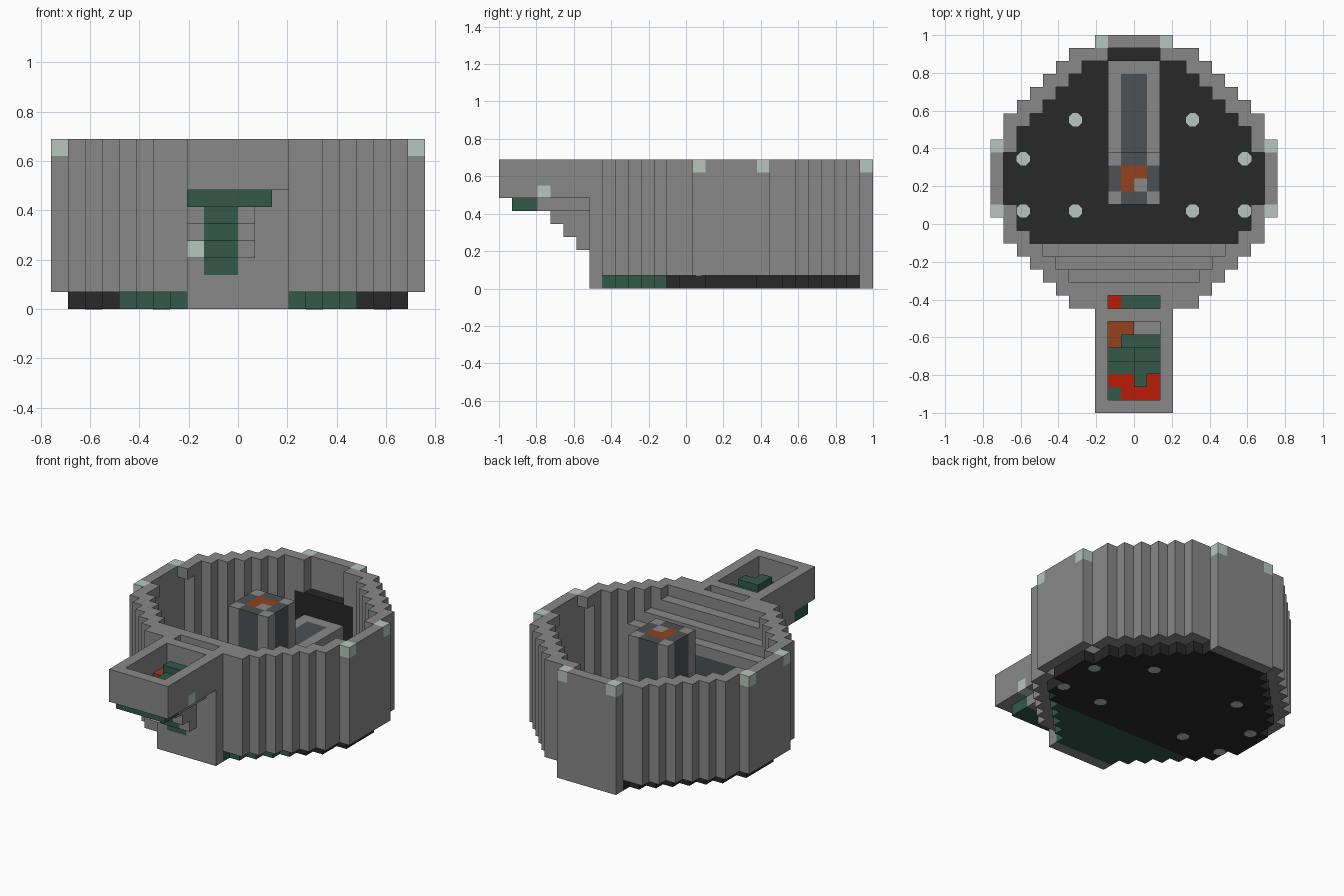
import bpy, bmesh
from math import pi
from mathutils import Matrix

if "Cube" in bpy.data.objects:
    bpy.data.objects.remove(bpy.data.objects["Cube"])

U = 2 / 29  # one block
COLOURS = {
    "stone_grey": (0.25, 0.25, 0.25),
    "charcoal": (0.021, 0.021, 0.021),
    "deep_green": (0.033, 0.1, 0.068),
    "pale_green": (0.47, 0.57, 0.52),
    "slate": (0.075, 0.083, 0.087),
    "rust_orange": (0.29, 0.055, 0.012),
    "red": (0.48, 0.012, 0.002),
}
MATS = []
for name, rgb in COLOURS.items():
    m = bpy.data.materials.new(name)
    m.use_nodes = True
    m.diffuse_color = (*rgb, 1)
    bsdf = m.node_tree.nodes["Principled BSDF"]
    bsdf.inputs["Base Color"].default_value = (*rgb, 1)
    bsdf.inputs["Roughness"].default_value = 0.9
    MATS.append(m)
GREY, DARK, GREEN, PALE, SLATE, RUST, RED = range(len(MATS))

cells = {}  # block position -> (part, colour)
tops = {}   # block position -> colour of its top face


def span(i0, i1, j0, j1, k0, k1):
    return [(i, j, k) for i in range(i0, i1) for j in range(j0, j1) for k in range(k0, k1)]


def fill(part, colour, *box):
    for c in span(*box):
        cells[c] = (part, colour)


def carve(*box):
    for c in span(*box):
        cells.pop(c, None)


def paint(colour, i0, i1, j, k):
    for i in range(i0, i1):
        tops[(i, j, k)] = colour


# Half widths of the round body, row by row from front to back
outer = [3, 5, 6, 7, 8, 9, 10, 10] + [11] * 6 + [10, 10, 9, 8, 7, 6, 5, 3]
inner = [8, 9, 9] + [10] * 4 + [9, 9, 8, 7, 6, 5, 4]

# Body wall, with feet reaching the ground at the front and back
for j, w in enumerate(outer, 7):
    fill("body_wall", GREY, -w, w, j, j + 1, 0 if w == 3 else 1, 10)

# Front underside plate
for j in range(8, 13):
    fill("front_base", GREEN, 5 - j, j - 5, j, j + 1, 0, 1)

# Deep hollow interior over a thin floor
for j, w in enumerate(inner, 13):
    carve(-w, w, j, j + 1, 1, 10)
    fill("floor", DARK, -w, w, j, j + 1, 0, 1)

# Dark ledge at the back, notched into the rim
fill("back_ledge", DARK, -3, 3, 27, 28, 0, 7)
carve(-2, 2, 27, 28, 7, 10)

# Recesses under the four side rim blocks
for j in (15, 20):
    for i in (-10, 9):
        carve(i, i + 1, j, j + 1, 1, 9)

# Interior stairs with a slate panel below them
for n, j in enumerate((12, 11, 10)):
    carve(5 - j, j - 5, j, j + 1, 7 + n, 10)
fill("stair_panel", SLATE, -4, 4, 12, 13, 3, 6)

# Raised channel between tower and ledge
fill("channel", GREY, -2, 2, 20, 27, 1, 5)
for j in range(20, 26):
    paint(SLATE, -1, 1, j, 4)

# Central tower with grey corners
fill("tower", SLATE, -2, 2, 16, 20, 1, 10)
for i in (-2, 1):
    for j in (16, 19):
        fill("tower", GREY, i, i + 1, j, j + 1, 1, 10)
for j in (17, 18):
    paint(RUST, -1, 1, j, 9)
paint(GREY, 0, 1, 17, 9)

# Pale rim blocks
for i in (-11, 10):
    for j in (15, 20):
        fill("rim_blocks", PALE, i, i + 1, j, j + 1, 9, 10)
for i in (-3, 2):
    fill("rim_blocks", PALE, i, i + 1, 28, 29, 9, 10)

# Spout trough and its floor
fill("spout", GREY, -3, 3, 0, 7, 7, 10)
carve(-2, 2, 1, 7, 7, 10)
fill("spout_floor", GREY, -3, 2, 1, 7, 6, 7)
fill("spout_floor", GREEN, -3, 2, 1, 3, 6, 7)
fill("spout", PALE, 2, 3, 3, 4, 7, 8)

# Uneven coloured blocks in the trough: colour, left, right, row, top level
pieces = [(RED, -2, 2, 1, 8), (GREEN, -2, -1, 1, 8), (RED, -2, 2, 2, 8), (GREEN, 0, 1, 2, 9),
          (GREEN, -2, 0, 3, 8), (GREEN, 0, 2, 3, 9), (GREEN, -2, 0, 4, 7), (GREEN, 0, 2, 4, 8),
          (GREEN, -1, 2, 5, 9), (RUST, -2, -1, 5, 8), (RUST, -2, 0, 6, 8)]
for colour, i0, i1, j, top in pieces:
    fill("trough_blocks", colour, i0, i1, j, j + 1, 7, top)
    paint(colour, i0, i1, j, top - 1)

# Slot between spout and body
carve(-2, 2, 8, 9, 7, 10)
paint(GREEN, -1, 2, 8, 6)
paint(RED, -2, -1, 8, 6)

# Stepped bracket below the spout with a green stripe
for n in range(3):
    fill("bracket", GREY, -3, 1, 4 + n, 7, 5 - n, 6 - n)
    fill("bracket", GREEN, -2, 0, 4 + n, 7, 5 - n, 6 - n)
fill("bracket", PALE, -3, -2, 6, 7, 3, 4)
fill("bracket", GREEN, -2, 0, 7, 8, 2, 3)


def finish(name, bm):
    me = bpy.data.meshes.new(name)
    bm.to_mesh(me)
    bm.free()
    for m in MATS:
        me.materials.append(m)
    bpy.context.collection.objects.link(bpy.data.objects.new(name, me))


def build(part):
    """Mesh the exposed block faces of one part."""
    bm = bmesh.new()
    verts = {}
    for (i, j, k), (owner, colour) in cells.items():
        if owner != part:
            continue
        for axis in range(3):
            for side in (0, 1):
                near = [i, j, k]
                near[axis] += 2 * side - 1
                if tuple(near) in cells:
                    continue
                a, b = (axis + 1) % 3, (axis + 2) % 3
                ring = []
                for s, t in ((0, 0), (1, 0), (1, 1), (0, 1)):
                    p = [i, j, k]
                    p[axis] += side
                    p[a] += s
                    p[b] += t
                    key = tuple(p)
                    if key not in verts:
                        verts[key] = bm.verts.new((p[0] * U, p[1] * U - 1, p[2] * U))
                    ring.append(verts[key])
                f = bm.faces.new(ring if side else ring[::-1])
                top = axis == 2 and side
                f.material_index = tops.get((i, j, k), colour) if top else colour
    bmesh.ops.dissolve_limit(bm, angle_limit=0.02, verts=bm.verts[:], edges=bm.edges[:],
                             delimit={'MATERIAL'})
    finish(part, bm)


for part in sorted({owner for owner, _ in cells.values()}):
    build(part)

# Round studs on the floor and underside
for label, z in (("floor_studs", U), ("underside_studs", 0)):
    bm = bmesh.new()
    for i, j in ((4.5, 22.5), (8.5, 19.5), (8.5, 15.5), (4.5, 15.5)):
        for s in (-1, 1):
            place = Matrix.Translation((s * i * U, j * U - 1, z)) @ Matrix.Rotation(pi / 8, 4, 'Z')
            bmesh.ops.create_cone(bm, cap_ends=True, segments=8, radius1=U * 0.55,
                                  radius2=U * 0.55, depth=0.002, matrix=place)
    for f in bm.faces:
        f.material_index = PALE
    finish(label, bm)
